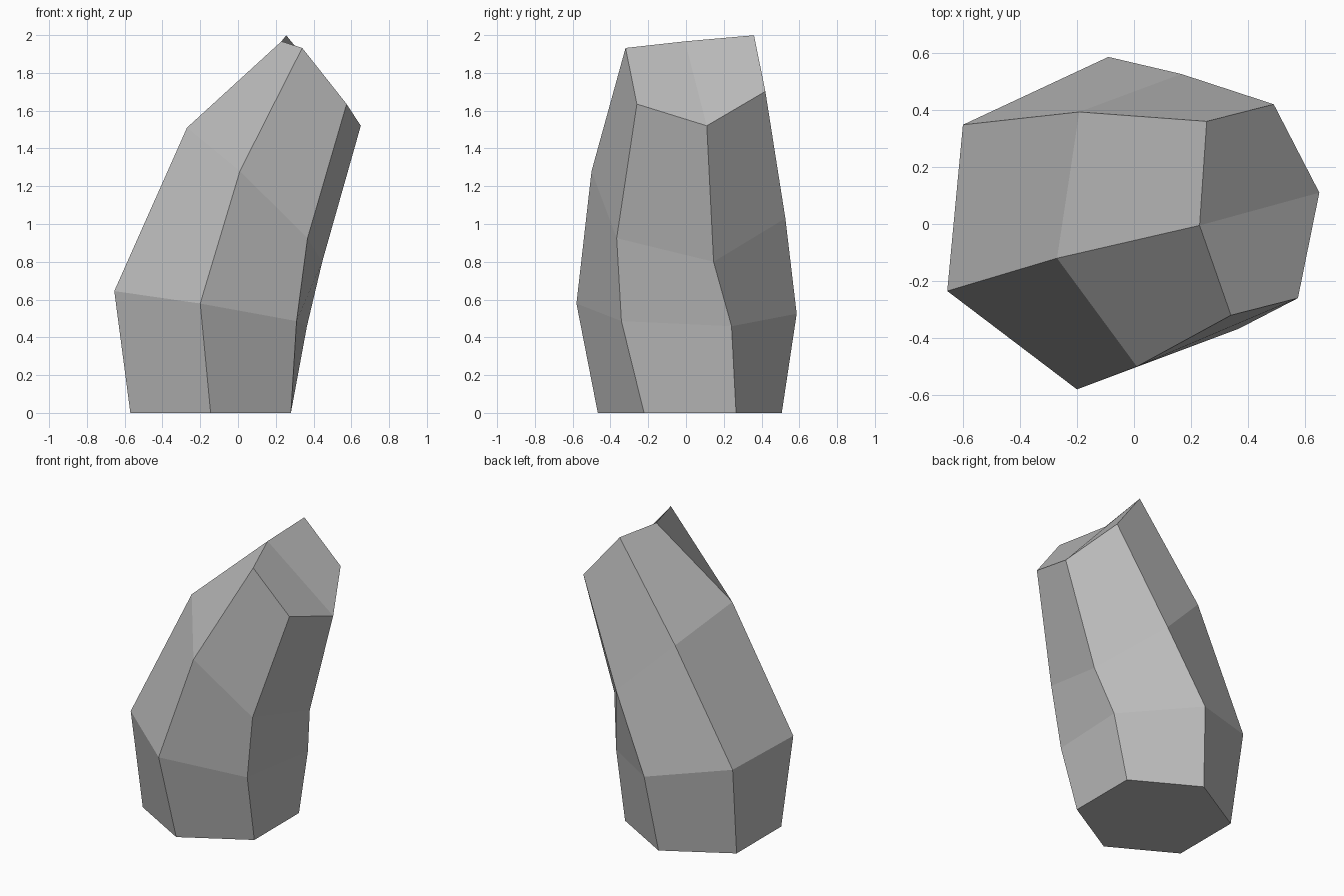
import bpy
import bmesh
from mathutils import Vector

default_cube = bpy.data.objects.get("Cube")
if default_cube:
    bpy.data.objects.remove(default_cube, do_unlink=True)


def flat_material(name, colour):
    material = bpy.data.materials.new(name)
    material.use_nodes = True
    material.diffuse_color = colour
    material.node_tree.nodes["Principled BSDF"].inputs["Base Color"].default_value = colour
    return material


def add_hexagon(bm, centre, first, second):
    """Tilted hexagon spanned by two neighbouring corner offsets; opposite corners mirror."""
    centre, first, second = Vector(centre), Vector(first), Vector(second)
    half = [first, second, second - first]
    offsets = half + [-offset for offset in half]
    return [bm.verts.new(centre + offset) for offset in offsets]


def bridge(bm, lower, upper):
    """Join two rings with a band of flat quads."""
    count = len(lower)
    for i in range(count):
        j = (i + 1) % count
        bm.faces.new((lower[i], lower[j], upper[j], upper[i]))


bm = bmesh.new()

# Cross-sections of the leaning stone, from the ground to the slanted tip
base = add_hexagon(bm, (-.145, .02, 0), (-.425, -.245, 0), (0, -.487, 0))
belly = add_hexagon(bm, (-.145, .003, .552), (-.51, -.238, .093), (-.055, -.583, .027))
shoulder = add_hexagon(bm, (.088, .013, 1.155), (-.358, -.133, .355), (-.078, -.513, .125))
tip = add_hexagon(bm, (.415, .05, 1.817), (-.235, -.06, .297), (-.075, -.37, .115))

# Chipped corner at the high side of the tip
chipped_corner, far_corner = tip[0], tip[3]
chipped_corner.co += Vector((.05, .005, -.147))

# Side bands
rings = [base, belly, shoulder, tip]
for lower, upper in zip(rings, rings[1:]):
    bridge(bm, lower, upper)

# Underside, and a tip folded along the line from the chipped corner
bm.faces.new(reversed(base))
bm.faces.new(tip[:4])
bm.faces.new([far_corner, tip[4], tip[5], chipped_corner])

bmesh.ops.recalc_face_normals(bm, faces=bm.faces)
mesh = bpy.data.meshes.new("leaning_stone")
bm.to_mesh(mesh)
bm.free()

mesh.materials.append(flat_material("stone_grey", (.5, .5, .5, 1)))
stone = bpy.data.objects.new("leaning_stone", mesh)
bpy.context.collection.objects.link(stone)
